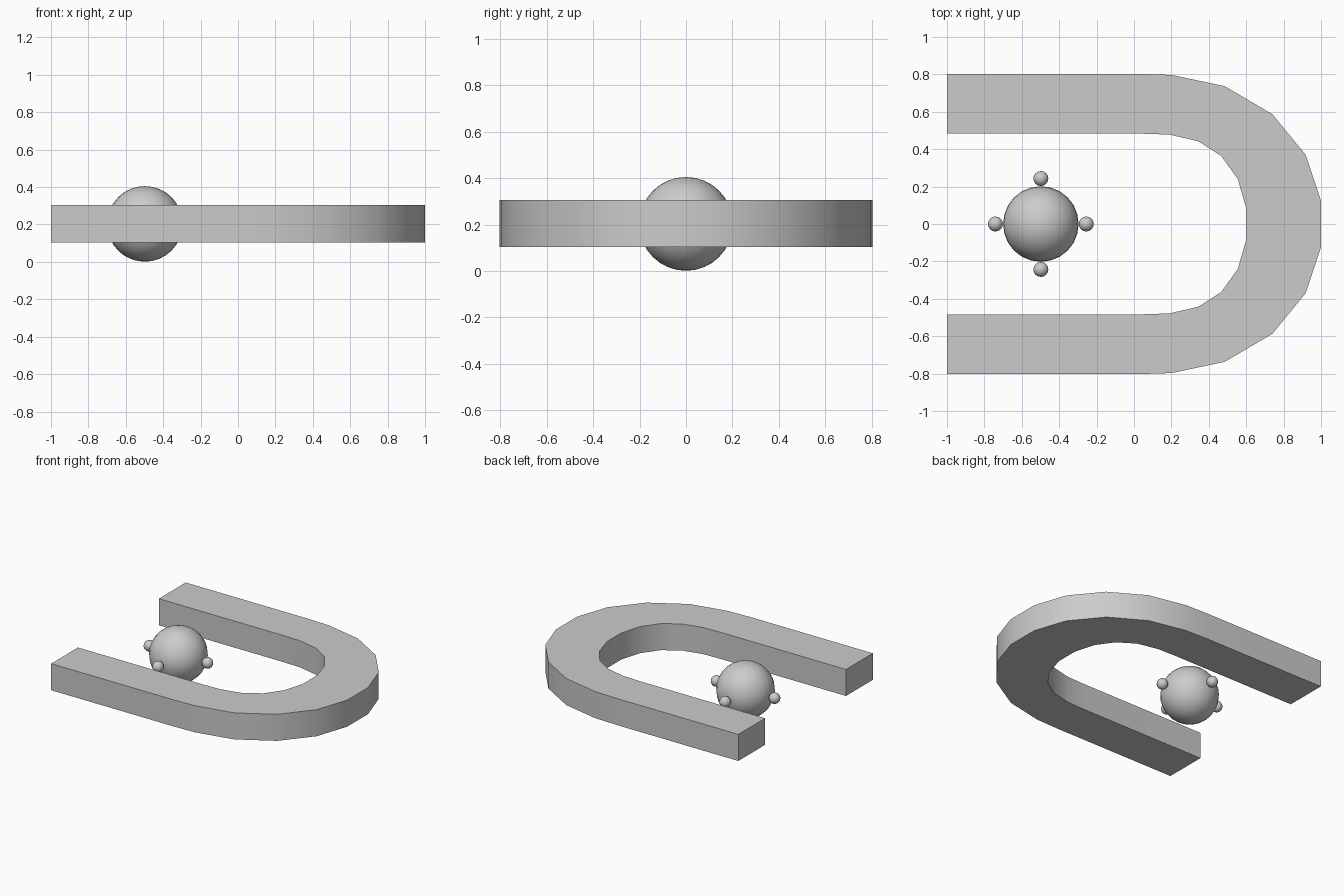
import bpy, bmesh

if "Cube" in bpy.data.objects:
    bpy.data.objects.remove(bpy.data.objects["Cube"])

def smooth(obj):
    bpy.ops.object.select_all(action='DESELECT')
    obj.select_set(True)
    bpy.context.view_layer.objects.active = obj
    bpy.ops.object.shade_smooth_by_angle(angle=0.7)

def ball(name, loc, r, seg, rings):
    bpy.ops.mesh.primitive_uv_sphere_add(segments=seg, ring_count=rings, radius=r, location=loc)
    obj = bpy.context.object
    obj.name = name
    smooth(obj)

# U-shaped bar: half profile mirrored across y = 0, then extruded upward
outer = [(-1, .803), (0.01, .803), (.2, .797), (.485, .737), (.74, .587), (.918, .37), (1, .125)]
inner = [(-1, .483), (.04, .483), (.19, .478), (.345, .442), (.467, .363), (.555, .24), (.6, .085)]
Z0, Z1 = 0.104, 0.305

def full(half):
    return half + [(x, -y) for x, y in reversed(half)]

bm = bmesh.new()
rows = [[bm.verts.new((x, y, z)) for x, y in full(p)]
        for p, z in ((outer, Z0), (inner, Z0), (inner, Z1), (outer, Z1))]
for k in range(4):
    a, b = rows[k], rows[(k + 1) % 4]
    for i in range(len(a) - 1):
        bm.faces.new((a[i], a[i + 1], b[i + 1], b[i]))
for end in (0, -1):
    bm.faces.new([r[end] for r in rows])
bmesh.ops.recalc_face_normals(bm, faces=bm.faces)
mesh = bpy.data.meshes.new("u_bar")
bm.to_mesh(mesh)
bm.free()
u_bar = bpy.data.objects.new("u_bar", mesh)
bpy.context.collection.objects.link(u_bar)
smooth(u_bar)

# Central ball with four small balls around its equator
CX, CZ, D = -0.498, 0.203, 0.243
ball("center_ball", (CX, 0, CZ), 0.202, 24, 16)
for i, (dx, dy) in enumerate(((1, 0), (0, 1), (-1, 0), (0, -1))):
    ball(f"small_ball_{i + 1}", (CX + D * dx, D * dy, CZ), 0.04, 16, 12)
